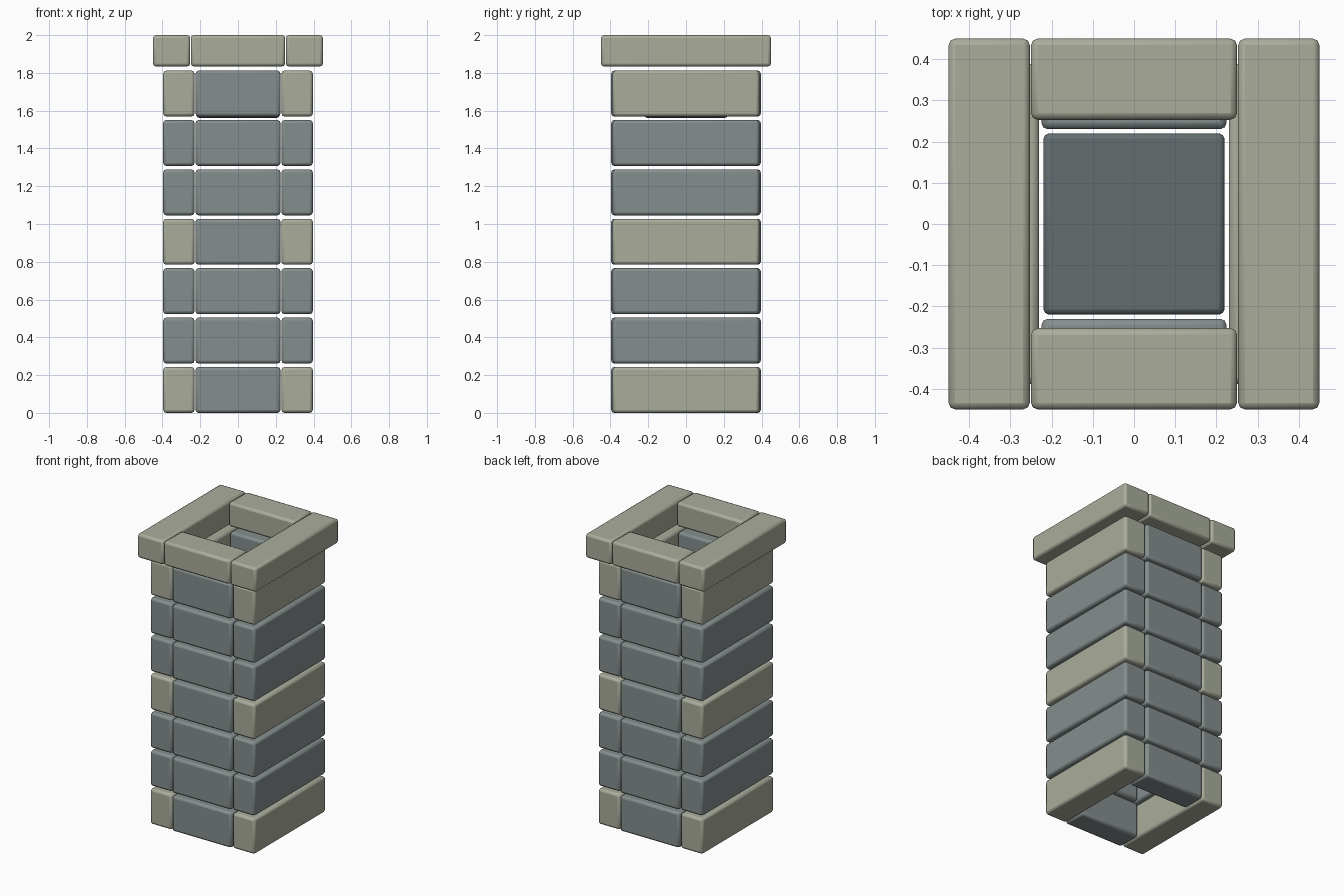
import bpy

cube = bpy.data.objects.get("Cube")
if cube:
    bpy.data.objects.remove(cube, do_unlink=True)


def make_material(name, rgb):
    mat = bpy.data.materials.new(name)
    mat.use_nodes = True
    mat.diffuse_color = (*rgb, 1)
    mat.node_tree.nodes["Principled BSDF"].inputs["Base Color"].default_value = (*rgb, 1)
    return mat


SAND = make_material("sand stone", (0.40, 0.42, 0.33))
SLATE = make_material("slate stone", (0.235, 0.272, 0.27))
DARK = make_material("dark slate", (0.125, 0.155, 0.163))


def block(name, low, high, mat, bevel=0.016):
    """Bevelled stone block between two opposite corners."""
    bpy.ops.mesh.primitive_cube_add(
        size=1, location=[(a + b) / 2 for a, b in zip(low, high)])
    ob = bpy.context.object
    ob.name = name
    ob.scale = [b - a for a, b in zip(low, high)]
    bpy.ops.object.transform_apply(location=False, rotation=False, scale=True)
    ob.data.materials.append(mat)
    mod = ob.modifiers.new("Rounded edges", 'BEVEL')
    mod.width = bevel
    mod.segments = 2
    bpy.ops.object.shade_smooth_by_angle(angle=0.35)
    return ob


def ring(name, z0, z1, inner, mid, outer, long_y, side_mat, mid_mat):
    """Two long side stones with two shorter stones between them."""
    for side, s in (("left", 1), ("right", -1)):
        xs = sorted((s * inner, s * outer))
        block(f"{name}_{side}_stone", (xs[0], -long_y, z0), (xs[1], long_y, z1), side_mat)
    for side, s in (("back", 1), ("front", -1)):
        ys = sorted((s * inner, s * outer))
        block(f"{name}_{side}_stone", (-mid, ys[0], z0), (mid, ys[1], z1), mid_mat)


# Seven courses of the hollow shaft, with sand stones on every third course
PITCH, HEIGHT = 0.2615, 0.243
for i in range(7):
    z = i * PITCH
    ring(f"course_{i + 1}", z, z + HEIGHT, 0.23, 0.225, 0.396, 0.388,
         SAND if i % 3 == 0 else SLATE, SLATE)

# Overhanging cap
ring("cap", 1.834, 2.0, 0.253, 0.25, 0.45, 0.45, SAND, SAND)

# Slab closing the shaft inside the top course
block("inner_slab", (-0.22, -0.22, 1.562), (0.22, 0.22, 1.62), DARK, 0.014)
